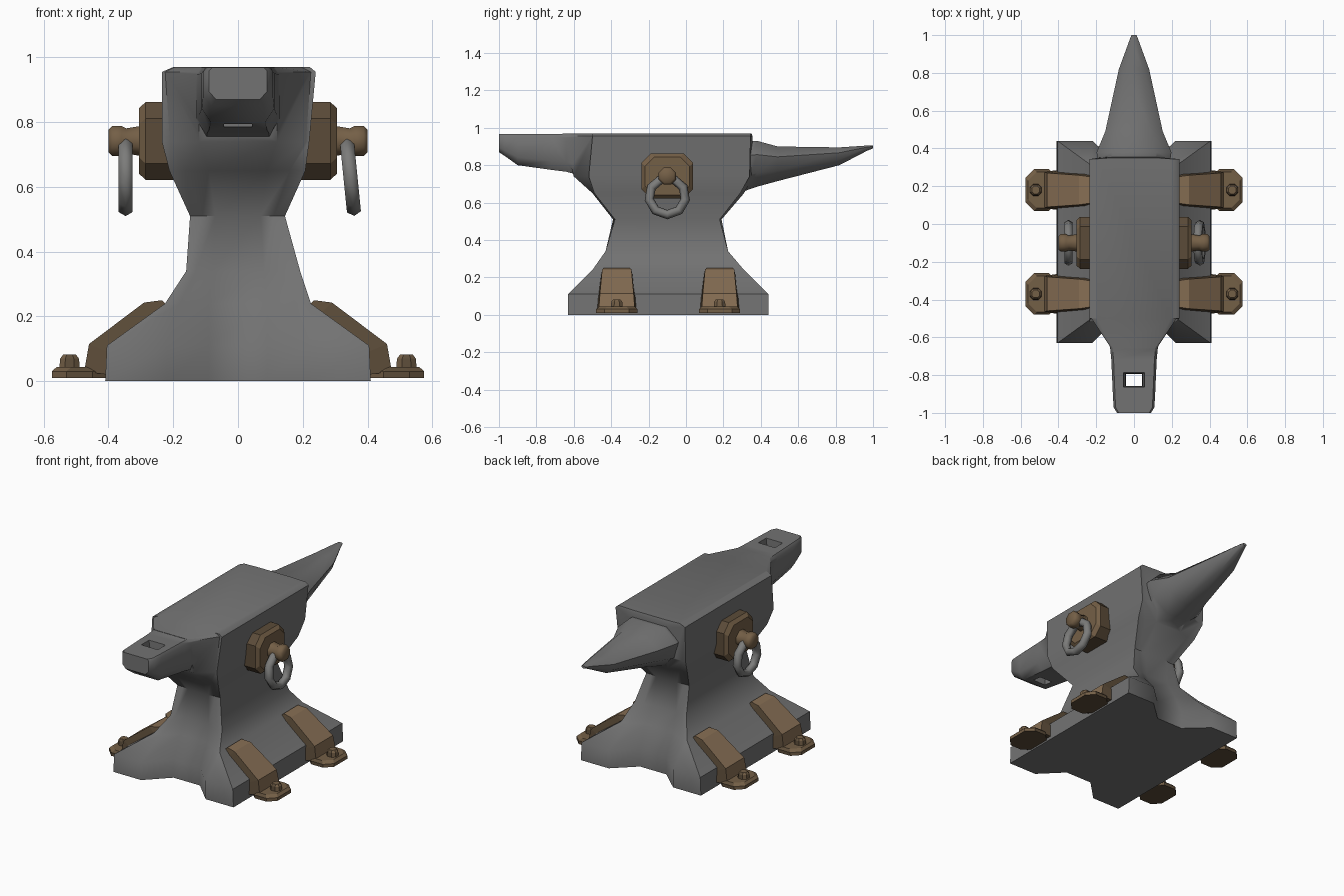
import bpy, bmesh, math
from mathutils import Matrix, Vector

if "Cube" in bpy.data.objects:
    bpy.data.objects.remove(bpy.data.objects["Cube"])


def material(name, rgb):
    mat = bpy.data.materials.new(name)
    mat.use_nodes = True
    colour = (*rgb, 1)
    mat.diffuse_color = colour
    mat.node_tree.nodes["Principled BSDF"].inputs["Base Color"].default_value = colour
    return mat


iron = material("dark iron", (0.17, 0.17, 0.17))
steel = material("ring steel", (0.2, 0.2, 0.195))
light_bronze = material("light bronze", (0.24, 0.157, 0.088))
bronze = material("aged bronze", (0.175, 0.115, 0.062))
dark_bronze = material("dark bronze", (0.105, 0.071, 0.04))


def loft(name, rings, mat):
    """Skin a stack of equal rings and cap both ends."""
    bm = bmesh.new()
    rows = [[bm.verts.new(p) for p in ring] for ring in rings]
    n = len(rows[0])
    for a, b in zip(rows, rows[1:]):
        for i in range(n):
            j = (i + 1) % n
            bm.faces.new((a[i], a[j], b[j], b[i]))
    bm.faces.new(rows[0])
    bm.faces.new(rows[-1])
    bmesh.ops.recalc_face_normals(bm, faces=bm.faces)
    mesh = bpy.data.meshes.new(name)
    bm.to_mesh(mesh)
    bm.free()
    mesh.materials.append(mat)
    obj = bpy.data.objects.new(name, mesh)
    bpy.context.scene.collection.objects.link(obj)
    return obj


def activate(obj):
    bpy.ops.object.select_all(action='DESELECT')
    obj.select_set(True)
    bpy.context.view_layer.objects.active = obj


def smooth(obj, degrees):
    activate(obj)
    bpy.ops.object.shade_smooth_by_angle(angle=math.radians(degrees))


def darken_edges(obj, top_limit):
    """Dark bronze on the faces that look along the length or up and down."""
    obj.data.materials.append(dark_bronze)
    for face in obj.data.polygons:
        if abs(face.normal.x) < .5 and face.normal.z < top_limit:
            face.material_index = 1


def combine(obj, tool, operation):
    activate(obj)
    mod = obj.modifiers.new("combine", 'BOOLEAN')
    mod.operation, mod.solver, mod.object = operation, 'EXACT', tool
    bpy.ops.object.modifier_apply(modifier=mod.name)
    bpy.data.objects.remove(tool)


def chamfered(a, b, c):
    """Rectangle of half sizes a, b with cut corners."""
    return [(a, c - b), (a, b - c), (a - c, b), (c - a, b),
            (-a, b - c), (-a, c - b), (c - a, -b), (a - c, -b)]


# Anvil body: notched foot, narrow waist, block with tapered ends
def body_ring(z, right, left, xa, xb, front, front_mid, back, back_mid):
    flank = [(left, front), (left, back), (xa, back), (xb, back_mid)]
    other = [(-xb, back_mid), (-xa, back), (-right, back), (-right, front)]
    end = [(-xa, front), (-xb, front_mid), (xb, front_mid), (xa, front)]
    return [(x, y, z) for x, y in flank + other + end]


body = loft("anvil_body", [body_ring(*r) for r in (
    (0, .41, .41, .22, .09, -.63, -.50, .44, .32),
    (.11, .405, .405, .22, .09, -.63, -.50, .44, .32),
    (.24, .225, .225, .18, .09, -.50, -.43, .31, .26),
    (.34, .16, .192, .13, .08, -.43, -.40, .225, .21),
    (.51, .148, .145, .11, .07, -.38, -.39, .18, .19),
    (.65, .212, .208, .16, .09, -.49, -.50, .29, .31),
    (.74, .235, .22, .21, .12, -.52, -.60, .34, .36),
    (.955, .235, .24, .225, .12, -.50, -.66, .345, .355),
    (.97, .20, .222, .195, .11, -.50, -.66, .345, .35))], iron)


# Heel and horn: sections (y, half width, bottom, top) along the length
def beam(name, sections, shape):
    rings = []
    for y, w, low, high in sections:
        side = [(w * u, y, low + (high - low) * v) for u, v in shape]
        rings.append(side + [(-x, yy, z) for x, yy, z in reversed(side)])
    return loft(name, rings, iron)


heel = beam("heel", (
    (-1.0, .09, .87, .968), (-.97, .108, .85, .968), (-.9, .112, .80, .968),
    (-.72, .12, .775, .968), (-.64, .128, .765, .968), (-.55, .13, .74, .968)),
    ((.75, 0), (1, .25), (1, .9), (.9, 1)))
horn = beam("horn", (
    (.25, .18, .64, .93), (.38, .198, .685, .93), (.49, .152, .715, .90),
    (.82, .08, .80, .895), (.97, .025, .878, .905), (1.0, .014, .89, .905)),
    ((.35, 0), (.85, .3), (1, .7), (.6, 1)))
combine(body, heel, 'UNION')
combine(body, horn, 'UNION')

# Tool hole through the heel
hole = loft("hole_cutter", [
    [(x, -.825 + y, z) for x, y in ((-w, -d), (w, -d), (w, d), (-w, d))]
    for z, w, d in ((.7, .042, .03), (.9, .045, .033), (1.0, .062, .04))], iron)
combine(body, hole, 'DIFFERENCE')
smooth(body, 50)

CY, CZ = -.1, .742
for s, side in ((1, "left"), (-1, "right")):
    # Side plate with bevelled rim
    plate = loft(side + "_side_plate", [
        [(s * x, CY + y, CZ + z) for y, z in chamfered(.138 - k, .12 - k, .05)]
        for x, k in ((.19, 0), (.285, 0), (.305, .018))], bronze)
    darken_edges(plate, 2)

    # Peg with a rounded head
    peg = loft(side + "_peg", [
        [(s * x, CY + r * math.cos(t), CZ + r * math.sin(t))
         for t in (math.tau * (i + .5) / 8 for i in range(8))]
        for x, r in ((.29, .052), (.345, .042), (.36, .05), (.388, .05), (.4, .038))],
        bronze)
    smooth(peg, 50)

    # Hanging ring, swung slightly on the left side
    bpy.ops.mesh.primitive_torus_add(major_segments=9, minor_segments=6,
                                     major_radius=.098, minor_radius=.025)
    ring = bpy.context.object
    ring.name = side + "_ring"
    ring.data.materials.append(steel)
    tilt = Matrix.Rotation(-.1 if s > 0 else 0, 4, 'Y')
    ring.matrix_world = (Matrix.Translation(Vector((s * .347, CY, .633))) @ tilt
                         @ Matrix.Rotation(math.pi / 2, 4, 'Y'))
    smooth(ring, 65)

    # Hold-down clamps: sloping strap, foot and bolt
    for y0, end in ((-.37, "front"), (.18, "back")):
        tag = f"{end}_{side}_clamp_"
        rings = []
        for xo, zo, xi, zi, w in ((.475, .03, .40, .02, .106), (.46, .115, .40, .09, .1),
                                  (.29, .243, .235, .19, .088), (.235, .25, .20, .215, .08)):
            rings.append([(s * xo, y0 - w + .01, zo), (s * xo, y0 + w - .01, zo),
                          (s * xi, y0 + w, zi), (s * xi, y0 - w, zi)])
        strap = loft(tag + "strap", rings, light_bronze)
        foot = loft(tag + "foot", [
            [(s * (.49 + x), y0 + y, z) for x, y in chamfered(.085 - k, .11 - k, .045)]
            for z, k in ((.01, 0), (.03, 0), (.044, .015))], bronze)
        bolt = loft(tag + "bolt", [
            [(s * (.52 + x), y0 + y, z) for x, y in chamfered(r, r, r * .55)]
            for z, r in ((.035, .032), (.07, .029), (.082, .02))], bronze)
        for part in (strap, foot, bolt):
            darken_edges(part, .8)
